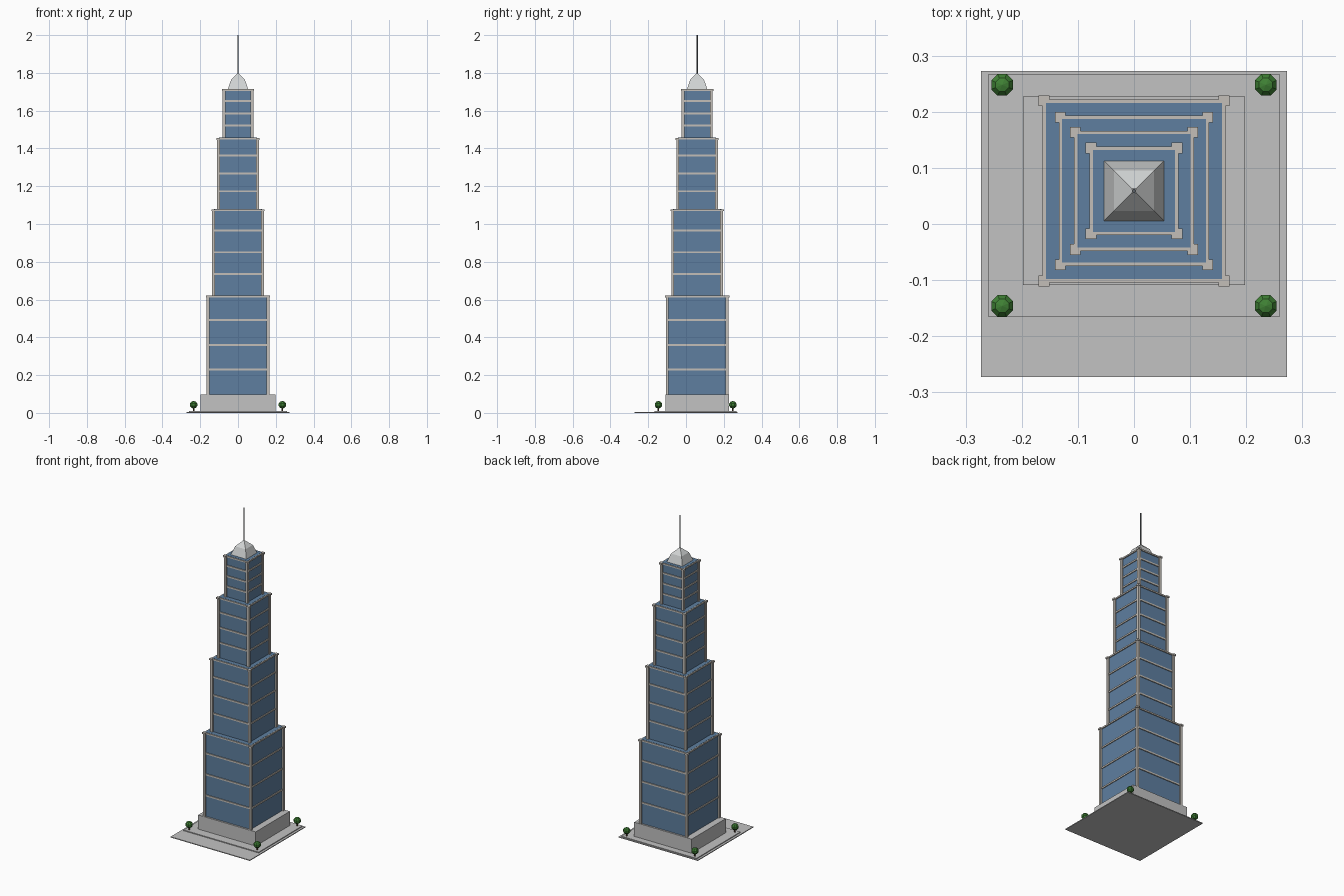
import bpy, math

if "Cube" in bpy.data.objects:
    bpy.data.objects.remove(bpy.data.objects["Cube"])

CY = 0.059  # the tower stands behind the plate's centre


def mat(name, rgb):
    m = bpy.data.materials.new(name)
    m.diffuse_color = (*rgb, 1)
    m.use_nodes = True
    m.node_tree.nodes["Principled BSDF"].inputs["Base Color"].default_value = m.diffuse_color
    return m


GLASS = mat("blue glass", (0.112, 0.212, 0.35))
STONE = mat("grey stone", (0.54, 0.54, 0.54))
FRAME = mat("warm grey frame", (0.55, 0.52, 0.48))
CROWN = mat("pale metal", (0.64, 0.66, 0.66))
STEEL = mat("dark steel", (0.12, 0.13, 0.14))
LEAF = mat("leaf green", (0.05, 0.22, 0.035))
BARK = mat("bark brown", (0.08, 0.045, 0.02))


def make(name, verts, faces, m):
    me = bpy.data.meshes.new(name)
    me.from_pydata(verts, [], faces)
    me.materials.append(m)
    ob = bpy.data.objects.new(name, me)
    bpy.context.collection.objects.link(ob)
    return ob


def loft(name, sections, m, x=0, y=CY, n=4):
    """Stack regular n-gon rings given as (half width, z); squares lie on axis."""
    verts, faces = [], []
    k = 1 / math.cos(math.pi / n) if n == 4 else 1
    for r, z in sections:
        for i in range(n):
            a = 2 * math.pi * (i + 0.5) / n
            verts.append((x + r * k * math.cos(a), y + r * k * math.sin(a), z))
    for s in range(len(sections) - 1):
        for i in range(n):
            j = (i + 1) % n
            faces.append((s * n + i, s * n + j, s * n + n + j, s * n + n + i))
    faces.append(tuple(reversed(range(n))))
    faces.append(tuple(range(len(verts) - n, len(verts))))
    return make(name, verts, faces, m)


def box(name, x0, x1, y0, y1, z0, z1, m):
    v = [(x, y, z) for z in (z0, z1) for x, y in ((x0, y0), (x1, y0), (x1, y1), (x0, y1))]
    f = [(3, 2, 1, 0), (4, 5, 6, 7)] + [(i, (i + 1) % 4, (i + 1) % 4 + 4, i + 4) for i in range(4)]
    return make(name, v, f, m)


# ground plate, paved terrace and podium
box("ground_plate", -0.273, 0.273, -0.273, 0.273, 0, 0.005, STONE)
box("terrace", -0.259, 0.259, -0.166, 0.267, 0.004, 0.01, STONE)
box("podium", -0.198, 0.198, -0.109, 0.227, 0.009, 0.098, STONE)

# four stepped tiers: glass half width, bottom, top
tiers = [(0.157, 0.098, 0.622), (0.128, 0.622, 1.079),
         (0.101, 1.079, 1.457), (0.073, 1.457, 1.715)]
for t, (g, z0, z1) in enumerate(tiers, 1):
    loft(f"tier_{t}_glass", [(g, z0 - 0.002), (g, z1)], GLASS)
    # floor bands and roof rim
    for k in (1, 2, 3):
        z = z0 + (z1 - z0) * k / 4
        loft(f"tier_{t}_band_{k}", [(g + 0.005, z - 0.005), (g + 0.005, z + 0.005)], FRAME)
    loft(f"tier_{t}_rim", [(g + 0.006, z1 - 0.01), (g + 0.006, z1 - 0.001)], FRAME)
    # corner columns with caps
    for sx in (-1, 1):
        for sy in (-1, 1):
            c = g + 0.0015
            loft(f"tier_{t}_column", [(0.0075, z0 - 0.001), (0.0075, z1 - 0.01)],
                 FRAME, sx * c, CY + sy * c)
            c = g + 0.0035
            loft(f"tier_{t}_column_cap", [(0.0095, z1 - 0.011), (0.0095, z1 - 0.001)],
                 FRAME, sx * c, CY + sy * c)

# curved pyramid crown and mast
loft("crown", [(0.054, 1.714), (0.036, 1.765), (0.004, 1.797)], CROWN)
loft("mast", [(0.0038, 1.79), (0.0038, 2.0)], STEEL, n=8)

# corner trees
for x in (-0.235, 0.235):
    for y in (-0.146, 0.248):
        loft("tree_trunk", [(0.004, 0.009), (0.004, 0.035)], BARK, x, y, 6)
        rings = [(max(0.022 * math.sin(a), 0.0005), 0.043 - 0.02 * math.cos(a))
                 for a in (math.pi * i / 5 for i in range(6))]
        loft("tree_crown", rings, LEAF, x, y, 8)
